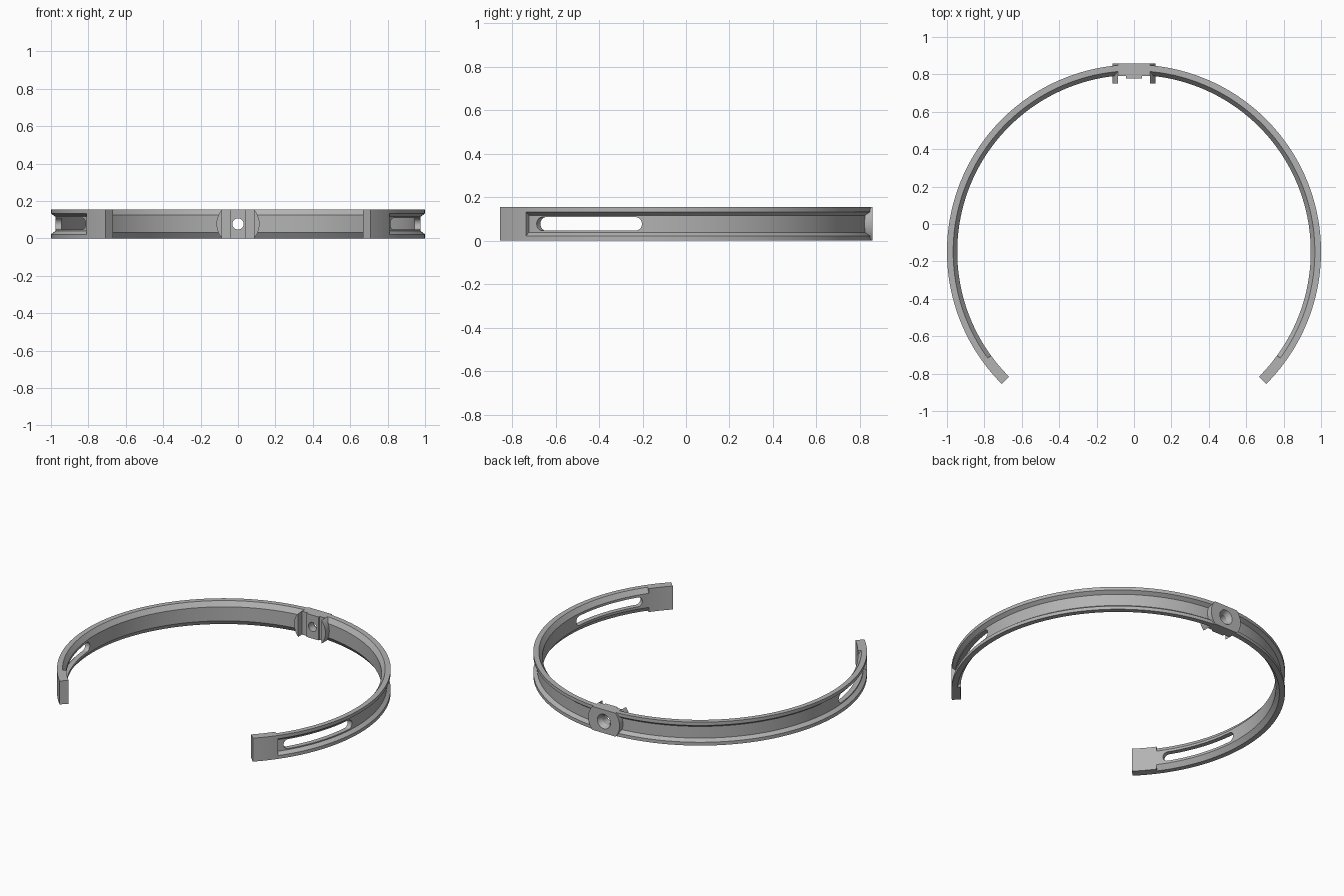
import bpy, bmesh
from math import sin, cos, pi, radians, sqrt

cube = bpy.data.objects.get("Cube")
if cube:
    bpy.data.objects.remove(cube, do_unlink=True)

CENTRE_Y = -0.148
HEIGHT = 0.155
MID = HEIGHT / 2
BOSS_R = 0.115

grey = bpy.data.materials.new("plain_grey")
grey.use_nodes = True
grey.diffuse_color = (0.45, 0.45, 0.45, 1)
grey.node_tree.nodes["Principled BSDF"].inputs["Base Color"].default_value = grey.diffuse_color


def loft(name, sections):
    """Skin a row of equal-length closed sections and cap both ends."""
    bm = bmesh.new()
    rows = [[bm.verts.new(p) for p in s] for s in sections]
    n = len(rows[0])
    for a, b in zip(rows, rows[1:]):
        for i in range(n):
            j = (i + 1) % n
            bm.faces.new((a[i], a[j], b[j], b[i]))
    bm.faces.new(rows[0])
    bm.faces.new(rows[-1])
    bmesh.ops.recalc_face_normals(bm, faces=bm.faces)
    mesh = bpy.data.meshes.new(name)
    bm.to_mesh(mesh)
    bm.free()
    mesh.materials.append(grey)
    ob = bpy.data.objects.new(name, mesh)
    bpy.context.collection.objects.link(ob)
    return ob


def arc_point(r, z, deg, side):
    a = radians(deg)
    return (side * r * cos(a), CENTRE_Y + r * sin(a), z)


def sweep(name, profile, start, end, steps, side):
    """Carry an (r, z) profile round the ring centre."""
    angles = [start + (end - start) * i / steps for i in range(steps + 1)]
    return loft(name, [[arc_point(r, z, a, side) for r, z in profile] for a in angles])


def extrude_y(name, outline, y0, y1):
    return loft(name, [[(x, y, z) for x, z in outline] for y in (y0, y1)])


def cut(ob, cutter):
    cutter.hide_render = True
    mod = ob.modifiers.new("cut", "BOOLEAN")
    mod.operation = "DIFFERENCE"
    mod.solver = "EXACT"
    mod.object = cutter
    bpy.context.view_layer.objects.active = ob
    bpy.ops.object.modifier_apply(modifier=mod.name)


def slot_cutter(side):
    """Curved capsule that passes radially through the band."""
    first, last, half = -33.5, -3.2, 0.031
    cap = 1.82
    ends = [cap * (1 - cos(pi / 2 * i / 10)) for i in range(11)]
    angles = [first + e for e in ends]
    run = (last - first - 2 * cap) / 18
    angles += [first + cap + run * i for i in range(1, 18)]
    angles += [last - e for e in reversed(ends)]
    sections = []
    for a in angles:
        d = max(0, cap - min(a - first, last - a)) / cap
        h = max(0.001, half * sqrt(max(0, 1 - d * d)))
        sections.append([arc_point(r, MID + s * h, a, side)
                         for r, s in ((0.9, -1), (1.05, -1), (1.05, 1), (0.9, 1))])
    return loft("slot_cutter", sections)


parts, cutters = [], []

# Grooved band: lower half of the profile, mirrored about mid height
lower = [(0.945, 0.031), (0.967, 0), (1, 0), (1, 0.022), (0.977, 0.039)]
band_profile = lower + [(r, HEIGHT - z) for r, z in reversed(lower)]
block_profile = [(0.945, 0), (1, 0), (1, HEIGHT), (0.945, HEIGHT)]

for side, label in ((1, "left"), (-1, "right")):
    band = sweep(label + "_band", band_profile, -36, 85.2, 90, side)
    slot = slot_cutter(side)
    cut(band, slot)
    cutters.append(slot)
    parts.append(band)
    # Solid end block
    parts.append(sweep(label + "_end_block", block_profile, -45, -36, 8, side))

# Rear boss: a disc with flat top and bottom
limit = math_limit = sqrt(BOSS_R ** 2 - MID ** 2)


def flank(side, x_min):
    """Arc points of the disc on one side, bottom to top."""
    h = sqrt(BOSS_R ** 2 - x_min ** 2)
    zs = [-h * cos(pi * i / 16) for i in range(17)]
    return [(side * sqrt(BOSS_R ** 2 - z * z), MID + z) for z in zs]


boss = extrude_y("rear_boss", flank(1, limit) + flank(-1, limit)[::-1], 0.79, 0.858)
tab = extrude_y("boss_tab", [(-0.043, 0), (0.043, 0), (0.043, HEIGHT), (-0.043, HEIGHT)],
                0.779, 0.79)

# Countersunk bolt hole
hole = loft("hole_cutter", [
    [(r * cos(2 * pi * i / 40), y, MID + r * sin(2 * pi * i / 40)) for i in range(40)]
    for y, r in ((0.7, 0.03), (0.828, 0.03), (0.858, 0.048), (0.868, 0.054))])
cutters.append(hole)
for ob in (boss, tab):
    cut(ob, hole)
    parts.append(ob)

# Guide fins on the inner side of the boss
for side, label in ((1, "left"), (-1, "right")):
    parts.append(extrude_y(label + "_guide_fin", flank(side, limit), 0.75, 0.795))

for ob in cutters:
    bpy.data.objects.remove(ob, do_unlink=True)

# Smooth curved faces, crisp edges
bpy.ops.object.select_all(action="DESELECT")
for ob in parts:
    ob.select_set(True)
bpy.context.view_layer.objects.active = parts[0]
bpy.ops.object.shade_smooth_by_angle(angle=radians(25))
